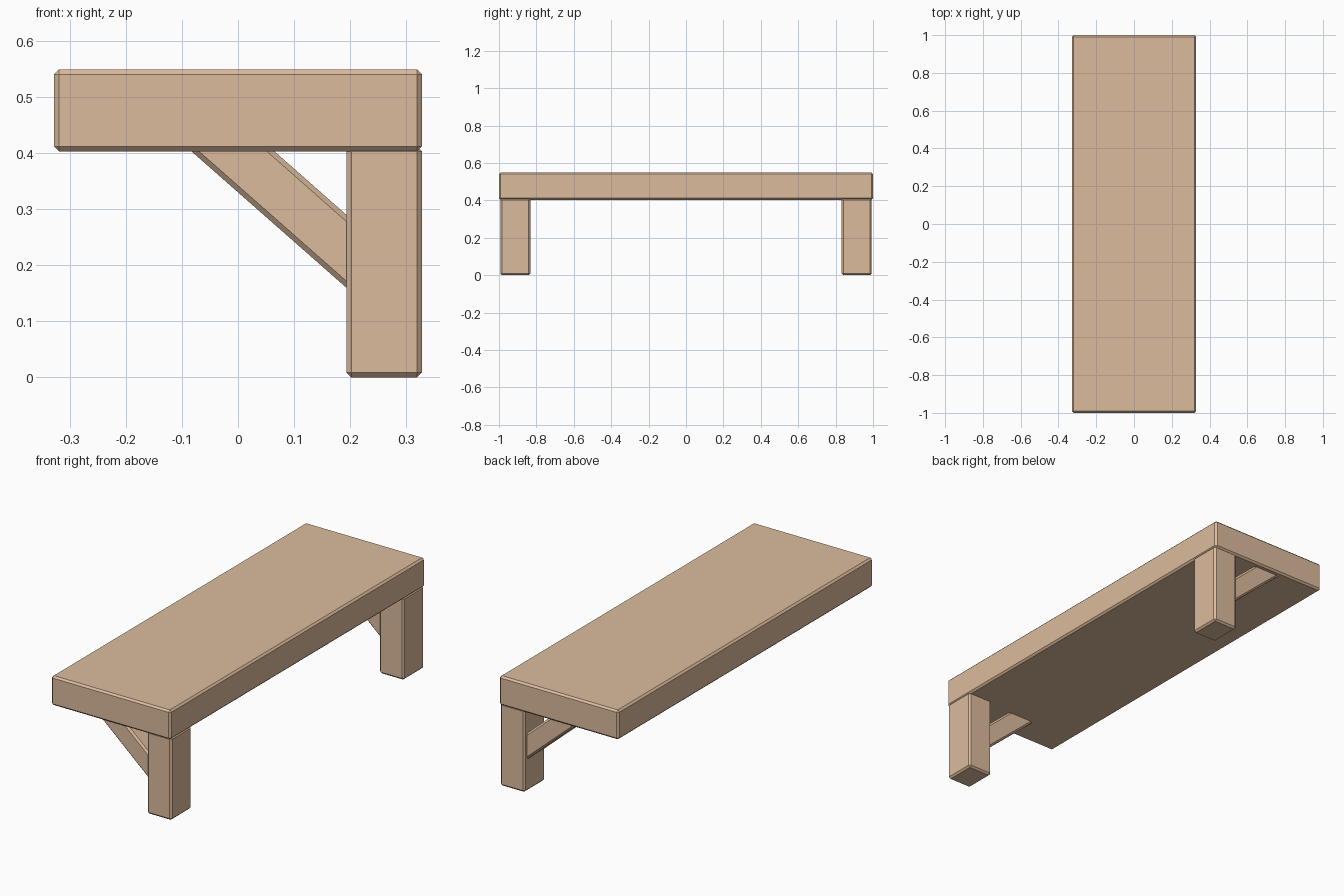
import bpy, bmesh
from mathutils import Vector

if "Cube" in bpy.data.objects:
    bpy.data.objects.remove(bpy.data.objects["Cube"])

CHAMFER = 0.009
wood = bpy.data.materials.new("wood")
wood.diffuse_color = (0.72, 0.50, 0.34, 1)
wood.use_nodes = True
wood.node_tree.nodes["Principled BSDF"].inputs["Base Color"].default_value = wood.diffuse_color


def prism(name, profile, y0, y1, long_edges_only=False):
    """Extrude an (x, z) profile from y0 to y1 and chamfer its edges."""
    bm = bmesh.new()
    face = bm.faces.new([bm.verts.new((x, y0, z)) for x, z in profile])
    ext = bmesh.ops.extrude_face_region(bm, geom=[face])
    moved = [g for g in ext["geom"] if isinstance(g, bmesh.types.BMVert)]
    bmesh.ops.translate(bm, verts=moved, vec=Vector((0, y1 - y0, 0)))
    bmesh.ops.recalc_face_normals(bm, faces=bm.faces[:])
    edges = bm.edges[:]
    if long_edges_only:
        def sloped(e):
            d = e.verts[1].co - e.verts[0].co
            return abs(d.x) > 0.05 and abs(d.z) > 0.05
        edges = [e for e in edges if sloped(e)]
    bmesh.ops.bevel(bm, geom=edges, offset=CHAMFER, segments=1,
                    affect='EDGES', profile=0.5)
    mesh = bpy.data.meshes.new(name)
    bm.to_mesh(mesh)
    bm.free()
    mesh.materials.append(wood)
    obj = bpy.data.objects.new(name, mesh)
    bpy.context.collection.objects.link(obj)
    return obj


def rect(x0, x1, z0, z1):
    return [(x0, z0), (x1, z0), (x1, z1), (x0, z1)]


# Thick plank seat
prism("seat_plank", rect(-0.328, 0.328, 0.403, 0.549), -1.0, 1.0)

# A leg and a diagonal brace at each end, let slightly into their neighbours
brace = [(-0.091, 0.41), (0.201, 0.153), (0.201, 0.283), (0.057, 0.41)]
for side, sign in (("front", -1), ("back", 1)):
    y = sign * 0.9125
    prism(side + "_leg", rect(0.193, 0.328, 0.0, 0.412), y - 0.0805, y + 0.0805)
    prism(side + "_brace", brace, y - 0.062, y + 0.062, long_edges_only=True)
